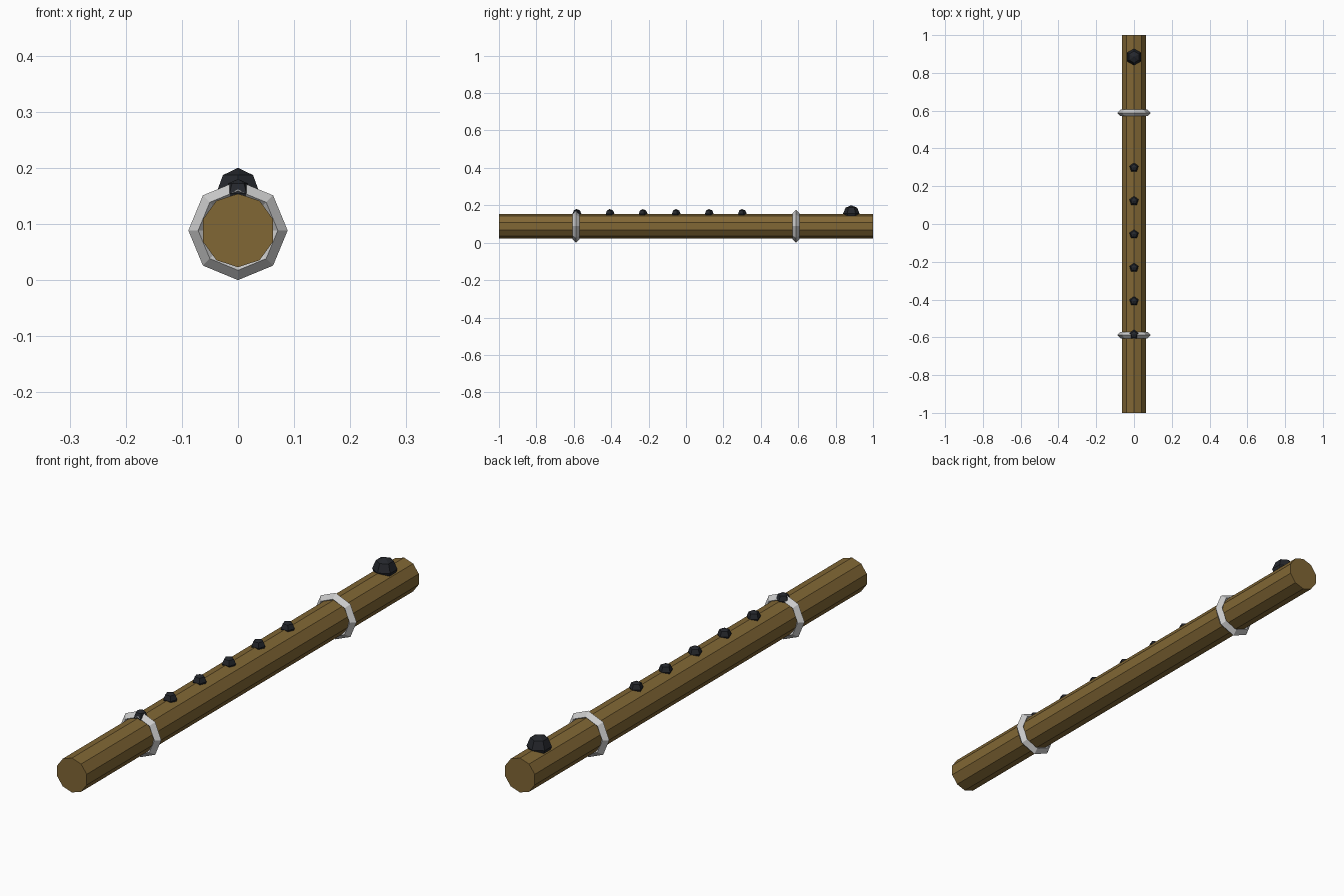
import bpy, math

if "Cube" in bpy.data.objects:
    bpy.data.objects.remove(bpy.data.objects["Cube"])

AXIS_Z = 0.0885


def paint(obj, name, rgb):
    mat = bpy.data.materials.get(name) or bpy.data.materials.new(name)
    mat.diffuse_color = (*rgb, 1)
    mat.use_nodes = True
    mat.node_tree.nodes["Principled BSDF"].inputs["Base Color"].default_value = mat.diffuse_color
    obj.data.materials.append(mat)


def dome_key(name, y, z, radius, sides):
    bpy.ops.mesh.primitive_uv_sphere_add(segments=sides, ring_count=4, radius=radius,
                                         location=(0, y, z))
    key = bpy.context.object
    key.name = name
    paint(key, "black", (0.018, 0.02, 0.025))


# Ten-sided wooden tube lying along y
bpy.ops.mesh.primitive_cylinder_add(vertices=10, radius=0.0655, depth=2,
                                    location=(0, 0, AXIS_Z),
                                    rotation=(math.pi / 2, 0, 0))
tube = bpy.context.object
tube.name = "tube"
paint(tube, "wood", (0.22, 0.135, 0.035))

# Two octagonal metal bands with diamond section
for name, y in (("front_band", -0.588), ("back_band", 0.588)):
    bpy.ops.mesh.primitive_torus_add(major_segments=8, minor_segments=4,
                                     major_radius=0.071, minor_radius=0.0175,
                                     location=(0, y, AXIS_Z),
                                     rotation=(math.pi / 2, 0, 0))
    bpy.context.object.name = name

# Row of six finger keys
for i in range(6):
    dome_key(f"finger_key_{i + 1}", -0.585 + i * 0.1768, 0.1545, 0.0255, 5)

# Larger mouth key
dome_key("mouth_key", 0.884, 0.156, 0.044, 6)
